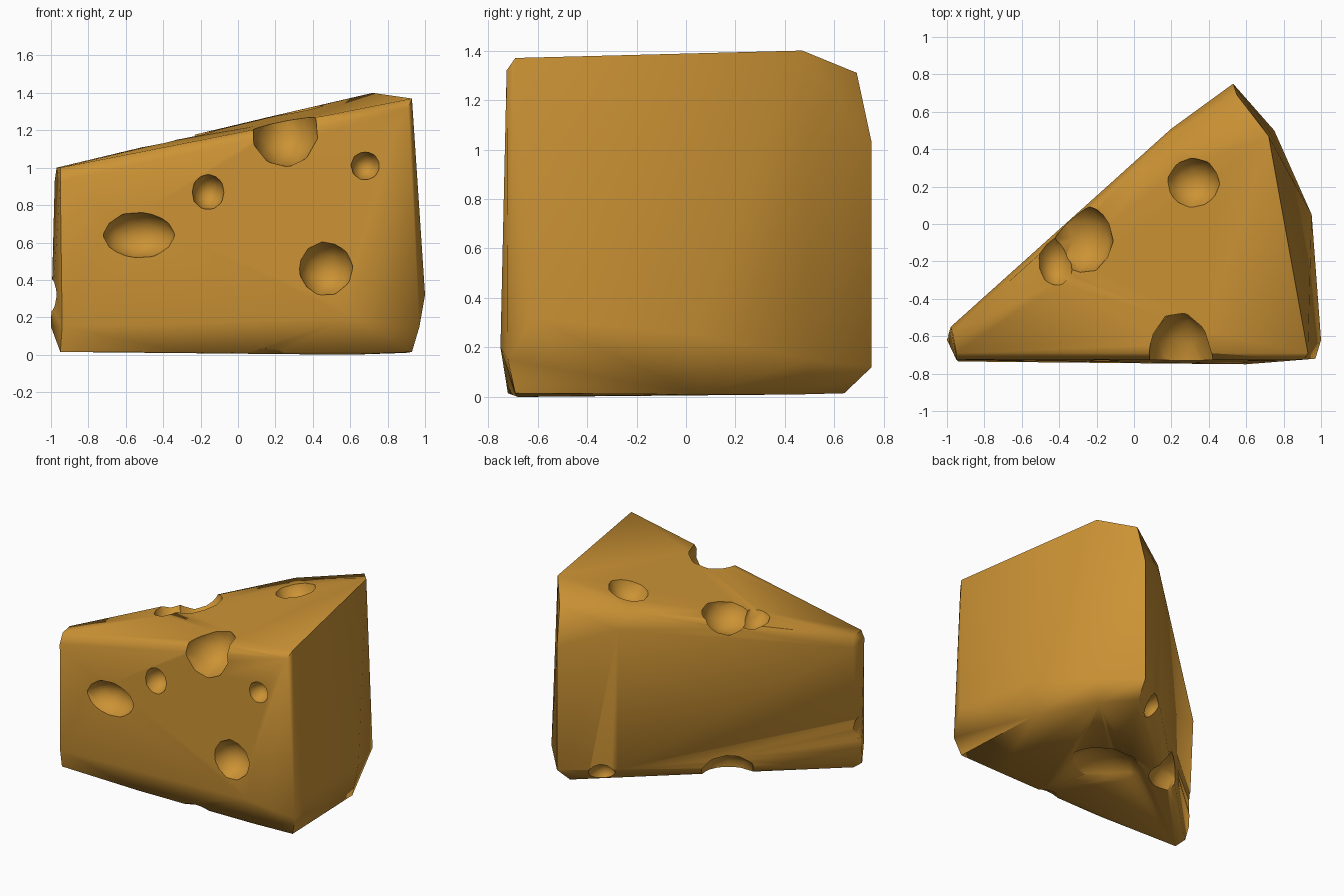
import bpy, bmesh, math

if "Cube" in bpy.data.objects:
    bpy.data.objects.remove(bpy.data.objects["Cube"])

cheese = bpy.data.materials.new("cheese orange")
cheese.diffuse_color = (0.60, 0.29, 0.035, 1)
cheese.use_nodes = True
cheese.node_tree.nodes["Principled BSDF"].inputs["Base Color"].default_value = cheese.diffuse_color

# Wedge body: hull around the worn corners, bottom to top
corners = [
    (-.95, -.70, .015), (-.30, -.72, .015), (.60, -.68, 0), (.93, -.69, .015), (.90, .05, .01),
    (.68, .45, .01), (.50, .64, .015), (-.95, -.60, .02),
    (-1, -.62, .15), (-.94, -.735, .15), (.60, -.75, .2), (.97, -.72, .15),
    (1, -.62, .32), (.95, .05, .25), (.75, .50, .15), (.53, .75, .12), (.20, .51, .12),
    (-.98, -.55, .93), (-.95, -.725, .93), (.91, -.725, 1.32), (.20, .51, 1.15),
    (.53, .75, 1.03), (.55, .69, 1.31),
    (-.97, -.58, 1.0), (-.95, -.69, 1.0), (.93, -.69, 1.37), (.72, .47, 1.40),
    (.16, .44, 1.27),
]
bm = bmesh.new()
for p in corners:
    bm.verts.new(p)
hull = bmesh.ops.convex_hull(bm, input=bm.verts[:])
loose = [v for v in bm.verts if not v.link_faces]
bmesh.ops.delete(bm, geom=loose, context='VERTS')
bmesh.ops.recalc_face_normals(bm, faces=bm.faces[:])
mesh = bpy.data.meshes.new("cheese_wedge")
bm.to_mesh(mesh)
bm.free()
wedge = bpy.data.objects.new("cheese_wedge", mesh)
bpy.context.collection.objects.link(wedge)
mesh.materials.append(cheese)

# Holes and dents: centre, radii
holes = [
    ((-.53, -.77, .64), (.20, .16, .13)),    # front face
    ((-.16, -.76, .87), (.09, .14, .10)),
    ((.47, -.78, .46), (.15, .17, .15)),
    ((.68, -.76, 1.01), (.08, .12, .08)),
    ((.25, -.72, 1.20), (.18, .26, .20)),    # front top edge
    ((.31, .22, 1.34), (.15, .14, .15)),     # top
    ((-.28, -.08, 1.19), (.17, .19, .16)),   # top back edge
    ((-.42, -.20, 1.16), (.10, .14, .12)),
    ((.29, .58, .07), (.09, .12, .09)),      # back foot
    ((-.36, .02, .02), (.20, .20, .16)),
    ((.12, -.15, -.06), (.30, .22, .16)),    # underside
    ((.16, -.76, -.02), (.14, .12, .06)),
    ((-1.05, -.62, .32), (.09, .16, .12)),   # tip
]
for i, (centre, radii) in enumerate(holes):
    bpy.ops.mesh.primitive_ico_sphere_add(subdivisions=2, radius=1, location=centre,
                                          rotation=(.3 * i, .5 * i, .7 * i))
    cutter = bpy.context.object
    bpy.ops.object.transform_apply(location=False, rotation=True, scale=False)
    cutter.scale = radii
    cutter.data.materials.append(cheese)
    mod = wedge.modifiers.new("hole", 'BOOLEAN')
    mod.operation, mod.solver, mod.object = 'DIFFERENCE', 'EXACT', cutter
    bpy.context.view_layer.objects.active = wedge
    bpy.ops.object.modifier_apply(modifier=mod.name)
    bpy.data.objects.remove(cutter)

# Soft shading, with only the hard rims kept sharp
bpy.ops.object.select_all(action='DESELECT')
wedge.select_set(True)
bpy.context.view_layer.objects.active = wedge
bpy.ops.object.shade_smooth_by_angle(angle=math.radians(60))
